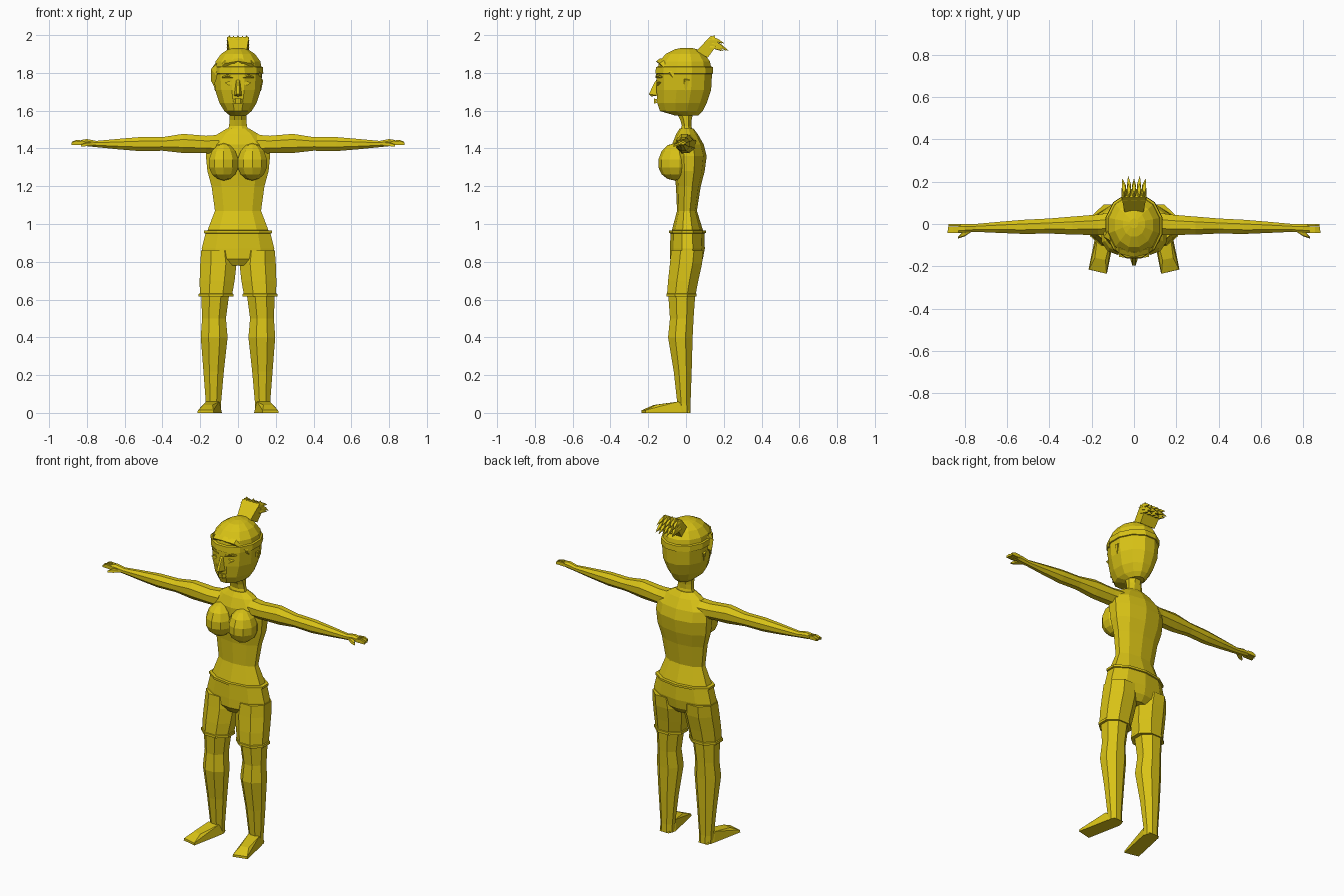
import bpy, bmesh, math
from mathutils import Vector

mat = bpy.data.materials.new("golden yellow")
mat.diffuse_color = (0.70, 0.55, 0.008, 1)


def finish(name, bm):
    bmesh.ops.recalc_face_normals(bm, faces=bm.faces)
    me = bpy.data.meshes.new(name)
    bm.to_mesh(me)
    bm.free()
    me.materials.append(mat)
    ob = bpy.data.objects.new(name, me)
    bpy.context.collection.objects.link(ob)
    return ob


def loft(name, rings, n=8, axis="z", caps=True, s=1):
    """Skin rings (position, u0, u1, v0, v1); s=-1 mirrors in x."""
    bm = bmesh.new()
    loops = []
    k = 1 / math.cos(math.pi / n)
    for p, u0, u1, v0, v1 in rings:
        loop = []
        for i in range(n):
            a = 2 * math.pi * (i + 0.5) / n
            u = (u0 + u1) / 2 + (u1 - u0) / 2 * k * math.cos(a)
            v = (v0 + v1) / 2 + (v1 - v0) / 2 * k * math.sin(a)
            x, y, z = (u, v, p) if axis == "z" else (p, u, v)
            loop.append(bm.verts.new((s * x, y, z)))
        loops.append(loop)
    for a, b in zip(loops, loops[1:]):
        for i in range(n):
            j = (i + 1) % n
            bm.faces.new((a[i], a[j], b[j], b[i]))
    if caps:
        bm.faces.new(loops[0])
        bm.faces.new(loops[-1])
    return finish(name, bm)


def hull(name, pts, s=1):
    """Flat-faced solid around a few points."""
    bm = bmesh.new()
    vs = [bm.verts.new((s * x, y, z)) for x, y, z in pts]
    r = bmesh.ops.convex_hull(bm, input=vs)
    bmesh.ops.delete(bm, geom=list({v for v in r["geom_interior"] if isinstance(v, bmesh.types.BMVert)}),
                     context="VERTS")
    return finish(name, bm)


def sym(z, hx, y0, y1):
    return (z, -hx, hx, y0, y1)


# torso and neck
loft("torso", [sym(0.93, .17, -.075, .09), sym(0.97, .16, -.07, .085), sym(1.07, .122, -.045, .055),
               sym(1.20, .14, -.05, .075), sym(1.28, .162, -.06, .095), sym(1.36, .17, -.07, .105),
               sym(1.42, .165, -.07, .09), sym(1.475, .11, -.05, .06), sym(1.505, .06, -.032, .038)], 10)
loft("neck", [sym(1.48, .06, -.035, .04), sym(1.52, .047, -.022, .028), sym(1.55, .045, -.03, .03),
              sym(1.60, .045, -.055, .04)], 8)

# shorts: pelvis and waistband
loft("shorts_pelvis", [sym(0.78, .08, -.06, .06), sym(0.815, .19, -.08, .085), sym(0.87, .192, -.08, .095),
                       sym(0.95, .172, -.078, .093)], 10)
loft("waistband", [sym(0.95, .172, -.078, .093), sym(0.952, .180, -.084, .1), sym(0.965, .180, -.084, .1),
                   sym(0.967, .16, -.07, .085)], 10)

for s, side in ((1, "left"), (-1, "right")):
    # shorts leg with hem
    loft(side + "_shorts_leg", [(0.86, .02, .195, -.078, .092), (0.79, .008, .2, -.085, .085),
                                (0.70, .018, .203, -.095, .065), (0.632, .03, .202, -.1, .052),
                                (0.63, .025, .208, -.104, .056), (0.615, .025, .208, -.104, .056),
                                (0.615, .045, .195, -.095, .05)], 8, s=s)
    # leg
    loft(side + "_leg", [(0.64, .045, .195, -.095, .05), (0.50, .064, .19, -.085, .04),
                         (0.40, .055, .197, -.095, .035), (0.22, .075, .183, -.065, .03),
                         (0.05, .09, .17, -.046, .024), (0.0, .09, .17, -.04, .025)], 8, s=s)
    # foot, turned slightly outward
    hull(side + "_foot", [(.10, .025, 0), (.16, .025, 0), (.085, -.02, 0), (.175, -.02, 0),
                          (.10, -.04, .06), (.17, -.04, .06), (.128, -.235, 0), (.215, -.215, 0),
                          (.13, -.235, .014), (.212, -.215, .014), (.135, -.17, .042),
                          (.185, -.16, .042)], s)
    # arm and palm
    loft(side + "_arm", [(0.10, -.05, .055, 1.37, 1.472), (0.17, -.052, .045, 1.375, 1.467),
                         (0.29, -.05, .035, 1.376, 1.477), (0.40, -.045, .026, 1.388, 1.46),
                         (0.52, -.047, .02, 1.386, 1.46), (0.64, -.042, .01, 1.396, 1.45),
                         (0.75, -.037, .0, 1.407, 1.44), (0.80, -.042, .0, 1.412, 1.45),
                         (0.83, -.042, .0, 1.416, 1.445)], 8, "x", s=s)
    # four fingers and a thumb
    for i in range(4):
        y = -.042 + i * .0105
        tip = 0.882 - .002 * i
        hull(side + "_finger", [(x, y + d, z + (0.004 if i % 2 else 0))
                                for d in (0, .0103)
                                for x, z in ((.82, 1.418), (.82, 1.438), (.855, 1.441),
                                             (tip, 1.432), (tip, 1.419))], s)
    hull(side + "_thumb", [(.765, -.035, 1.415), (.765, -.035, 1.432), (.80, -.03, 1.415), (.80, -.03, 1.435),
                           (.80, -.058, 1.412), (.80, -.055, 1.428), (.832, -.069, 1.41),
                           (.832, -.06, 1.412), (.832, -.065, 1.42)], s)
    # bust
    bm = bmesh.new()
    bmesh.ops.create_uvsphere(bm, u_segments=10, v_segments=7, radius=1)
    for v in bm.verts:
        c = v.co
        v.co = Vector((s * .076 + c.x * .083, -.06 + c.y * .088, 1.318 + c.z * (.11 if c.z > 0 else .088)))
    finish(side + "_bust", bm)
    # eye, eyebrow and ear
    hull(side + "_eye", [(x, y, z) for y in (-.157, -.13) for x, z in
                         ((.025, 1.742), (.045, 1.757), (.07, 1.748), (.048, 1.733))], s)
    hull(side + "_eyebrow", [(x, y, z) for y, x, z in
                             ((-.162, .022, 1.772), (-.158, .055, 1.785), (-.13, .085, 1.774),
                              (-.162, .022, 1.78), (-.158, .055, 1.793), (-.13, .085, 1.782),
                              (-.13, .03, 1.775), (-.11, .07, 1.78))], s)
    hull(side + "_ear", [(.115, -.02, 1.77), (.115, .02, 1.77), (.115, -.01, 1.70), (.133, -.005, 1.765),
                         (.133, .018, 1.76), (.122, .0, 1.705)], s)

# head with hair cap and headband
loft("head", [sym(1.575, .045, -.06, .065), sym(1.598, .072, -.138, .088), sym(1.64, .098, -.152, .11),
              sym(1.71, .121, -.156, .133), sym(1.80, .128, -.156, .138), sym(1.82, .127, -.154, .137)], 12)
loft("hair_cap", [sym(1.80, .128, -.154, .138), sym(1.86, .119, -.142, .127), sym(1.90, .09, -.108, .098),
                  sym(1.925, .052, -.06, .06), sym(1.933, .02, -.02, .025)], 12)
loft("headband", [sym(1.795, .128, -.155, .138), sym(1.797, .134, -.162, .144), sym(1.83, .132, -.159, .142),
                  sym(1.834, .123, -.15, .133)], 12)

# nose and lips
hull("nose", [(-.01, -.15, 1.77), (.01, -.15, 1.77), (-.006, -.167, 1.75), (.006, -.167, 1.75),
              (-.022, -.15, 1.68), (.022, -.15, 1.68), (-.008, -.196, 1.688), (.008, -.196, 1.688),
              (0, -.185, 1.675)])
for name, z, h in (("upper_lip", 1.657, .007), ("lower_lip", 1.645, .007)):
    hull(name, [(-.045, -.135, z), (.045, -.135, z), (-.012, -.17, z + h), (.012, -.17, z + h),
                (-.014, -.168, z - h), (.014, -.168, z - h)])

# swept fringe and side lock
for s in (1, -1):
    hull("fringe", [(0, -.135, 1.878), (0, -.158, 1.862), (.07, -.14, 1.85), (.07, -.115, 1.868),
                    (.12, -.085, 1.80), (.122, -.05, 1.83), (.125, -.07, 1.775)], s)
hull("side_lock", [(-.11, -.08, 1.85), (-.12, -.03, 1.85), (-.143, -.06, 1.82), (-.144, -.04, 1.76),
                   (-.128, -.06, 1.73), (-.122, -.02, 1.78), (-.11, -.1, 1.78)])

# ponytail stem and drooping tufts
hull("ponytail", [(x * w, y, z) for x in (-1, 1) for w, y, z in
                  ((.045, .055, 1.915), (.05, .115, 1.88), (.052, .105, 1.965), (.055, .155, 1.935),
                   (.058, .125, 1.99), (.058, .165, 1.96))])
for i in range(5):
    x = -.048 + i * .024
    for k, (y, z, ty, tz) in enumerate(((.14, 1.985, .205, 1.955), (.155, 1.965, .228, 1.915),
                                        (.145, 1.945, .20, 1.915))):
        ty -= .012 * ((i + k) % 2)
        tx = x * 1.15
        hull("ponytail_tuft", [(x - .012, y - .02, z - .012), (x + .012, y - .02, z - .012),
                               (x, y - .01, z + .012), (x - .009, (y + ty) / 2, (z + tz) / 2 + .008),
                               (x + .009, (y + ty) / 2, (z + tz) / 2 + .008), (tx, ty, tz)])
for i in range(3):
    x = -.045 + i * .045
    hull("top_tuft", [(x - .014, .11, 1.975), (x + .014, .11, 1.975), (x - .012, .16, 1.97),
                      (x + .012, .16, 1.97), (x, .15, 2.0)])
